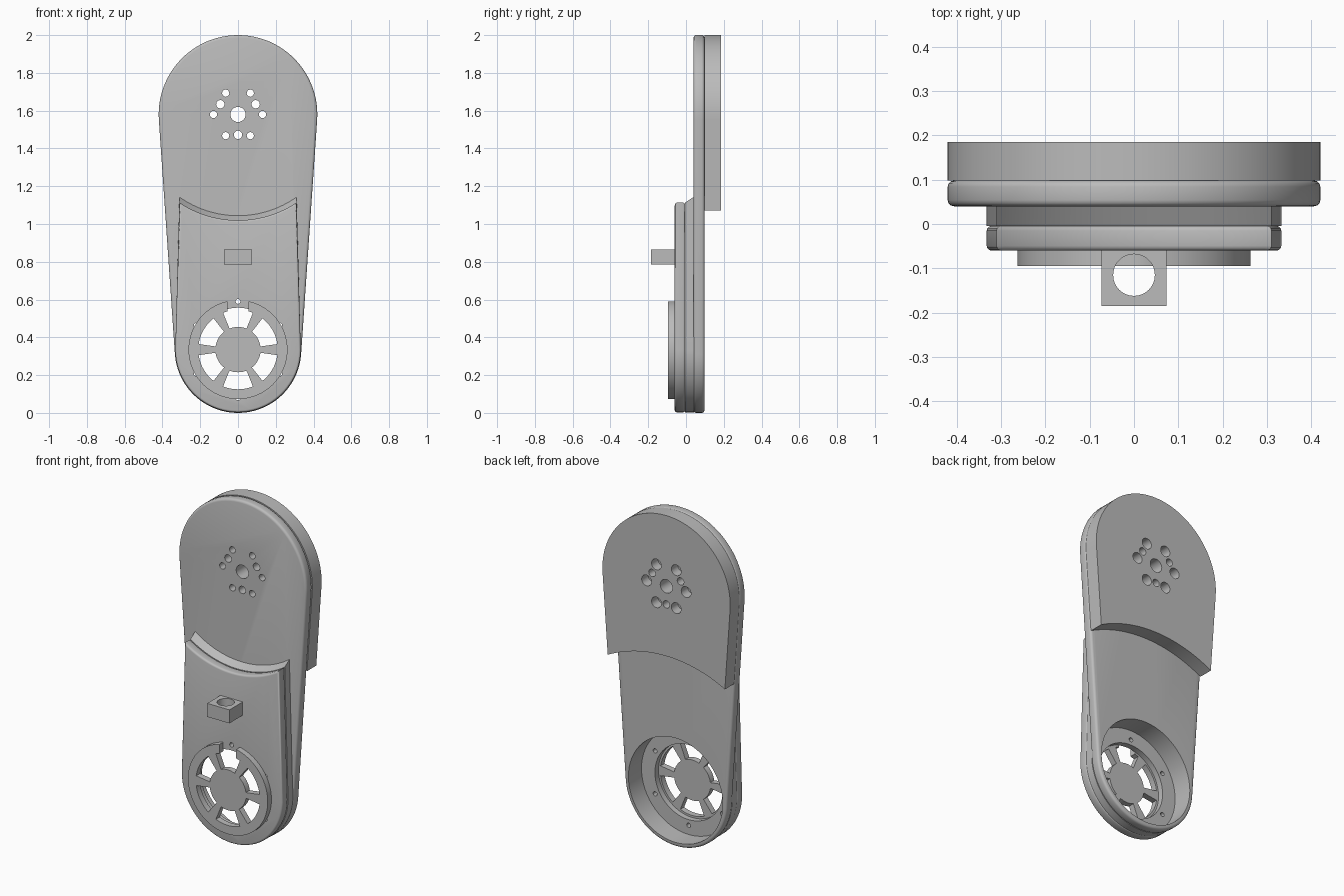
import bpy, bmesh
from math import sin, cos, radians, sqrt, asin, degrees

if "Cube" in bpy.data.objects:
    bpy.data.objects.remove(bpy.data.objects["Cube"], do_unlink=True)

grey = bpy.data.materials.new("plain grey")
grey.use_nodes = True
grey.diffuse_color = (0.5, 0.5, 0.5, 1)
grey.node_tree.nodes["Principled BSDF"].inputs["Base Color"].default_value = (0.5, 0.5, 0.5, 1)

TOP, LOW = 1.58, 0.335          # heights of the two pivot centres
R_TOP, R_LOW = 0.42, 0.335      # end radii of the arm
TILT = degrees(asin((R_LOW - R_TOP) / (TOP - LOW)))


def arc(r, a0, a1, cz, cx=0, n=32):
    """Points (x, z) along an arc, angles in degrees."""
    steps = [radians(a0 + (a1 - a0) * i / n) for i in range(n + 1)]
    return [(cx + r * cos(a), cz + r * sin(a)) for a in steps]


def circle(r, cz, cx=0, n=32):
    return arc(r, 0, 360, cz, cx, n)[:-1]


def polar(r, angle, cz):
    return r * cos(radians(angle)), cz + r * sin(radians(angle))


def rect(half, z0, z1):
    return [(-half, z0), (half, z0), (half, z1), (-half, z1)]


def prism(name, loops, y0, y1, bevel=0, back_loops=None):
    """Extrude (x, z) outlines from y0 to y1, rounding the cap rims."""
    bm = bmesh.new()
    for loop, back in zip(loops, back_loops or loops):
        f = [bm.verts.new((x, y0, z)) for x, z in loop]
        b = [bm.verts.new((x, y1, z)) for x, z in back]
        bm.faces.new(f)
        bm.faces.new(b[::-1])
        for i in range(len(f)):
            j = (i + 1) % len(f)
            bm.faces.new((f[j], f[i], b[i], b[j]))
    bmesh.ops.recalc_face_normals(bm, faces=bm.faces)
    if bevel:
        rims = [e for e in bm.edges if abs(e.verts[0].co.y - e.verts[1].co.y) < 1e-6]
        bmesh.ops.bevel(bm, geom=rims, offset=bevel, segments=3, profile=0.5,
                        affect='EDGES', clamp_overlap=True)
    mesh = bpy.data.meshes.new(name)
    bm.to_mesh(mesh)
    bm.free()
    mesh.materials.append(grey)
    ob = bpy.data.objects.new(name, mesh)
    bpy.context.collection.objects.link(ob)
    return ob


def carve(cutter, *parts):
    """Subtract the cutter from each part, then discard it."""
    cutter.hide_render = True
    for ob in parts:
        mod = ob.modifiers.new("cut", 'BOOLEAN')
        mod.operation, mod.solver, mod.object = 'DIFFERENCE', 'EXACT', cutter
        bpy.context.view_layer.objects.active = ob
        bpy.ops.object.modifier_apply(modifier=mod.name)
    bpy.data.objects.remove(cutter, do_unlink=True)


def lower_body(r, half=0.31):
    """Round-bottomed outline with a concave top around the upper pivot."""
    a = degrees(asin(half / r))
    return arc(R_LOW - 0.003, 180, 360, LOW, n=48) + arc(r, 270 + a, 270 - a, TOP)


# Long arm plate
arm_outline = (arc(R_TOP, TILT, 180 - TILT, TOP, n=48)
               + arc(R_LOW, 180 - TILT, 360 + TILT, LOW, n=48))
arm_plate = prism("arm_plate", [arm_outline], 0.04, 0.098, 0.014)

# Thick upper back plate, its lower edge arched around the lower pivot
half = 0.385
span = degrees(asin(half / 0.83))
upper_back_plate = prism("upper_back_plate", [
    arc(R_TOP, TILT, 180 - TILT, TOP, n=48) + arc(0.83, 90 + span, 90 - span, LOW)],
    0.098, 0.185)

# Lower housing: rounded front layer, straight middle layer with sloped top
front_cover = prism("front_cover", [lower_body(0.56)], -0.06, -0.004, 0.011)
middle_layer = prism("middle_layer", [lower_body(0.56)], -0.004, 0.042,
                     back_loops=[lower_body(0.535)])

# Vent disc on the front
vent_disc = prism("vent_disc", [circle(0.262, LOW, n=64)], -0.095, -0.059)
windows = [arc(0.12, a - 22, a + 22, LOW, n=8) + arc(0.21, a + 22, a - 22, LOW, n=12)
           for a in range(30, 390, 60)]
carve(prism("window_cutter", windows, -0.2, 0.2), vent_disc)
carve(prism("notch_cutter", [rect(0.055, 0.5, 0.65)], -0.2, 0.2), vent_disc)

# Bearing pocket, bore and ledge screw holes
carve(prism("pocket_cutter", [circle(0.31, LOW, n=64)], -0.025, 0.2),
      front_cover, middle_layer, arm_plate)
screws = [circle(0.013, z, x, 12) for x, z in
          (polar(0.255, a, LOW) for a in range(30, 390, 60))]
carve(prism("bore_cutter", [circle(0.222, LOW, n=64)] + screws, -0.2, 0.1), front_cover)

# Upper pivot hole pattern with counterbores behind
bolts = [polar(0.13, a, TOP) for a in range(0, 360, 60)]
pins = [polar(0.108, a, TOP) for a in (30, 150, 270)]
holes = ([circle(0.04, TOP)] + [circle(0.019, z, x, 20) for x, z in bolts]
         + [circle(0.022, z, x, 20) for x, z in pins])
carve(prism("hole_cutter", holes, -0.1, 0.3), arm_plate, upper_back_plate)
carve(prism("counterbore_cutter", [circle(0.032, z, x, 24) for x, z in bolts], 0.125, 0.3),
      upper_back_plate)

# Cable guide block with a vertical hole
cable_guide = prism("cable_guide", [rect(0.073, 0.785, 0.865)], -0.185, -0.058)
bpy.ops.mesh.primitive_cylinder_add(vertices=32, radius=0.047, depth=0.4,
                                    location=(0, -0.115, 0.825))
carve(bpy.context.object, cable_guide)

# Smooth curved walls, keep rims sharp
bpy.ops.object.select_all(action='DESELECT')
for ob in (arm_plate, upper_back_plate, front_cover, middle_layer, vent_disc, cable_guide):
    ob.select_set(True)
bpy.context.view_layer.objects.active = arm_plate
bpy.ops.object.shade_smooth_by_angle(angle=radians(35))
